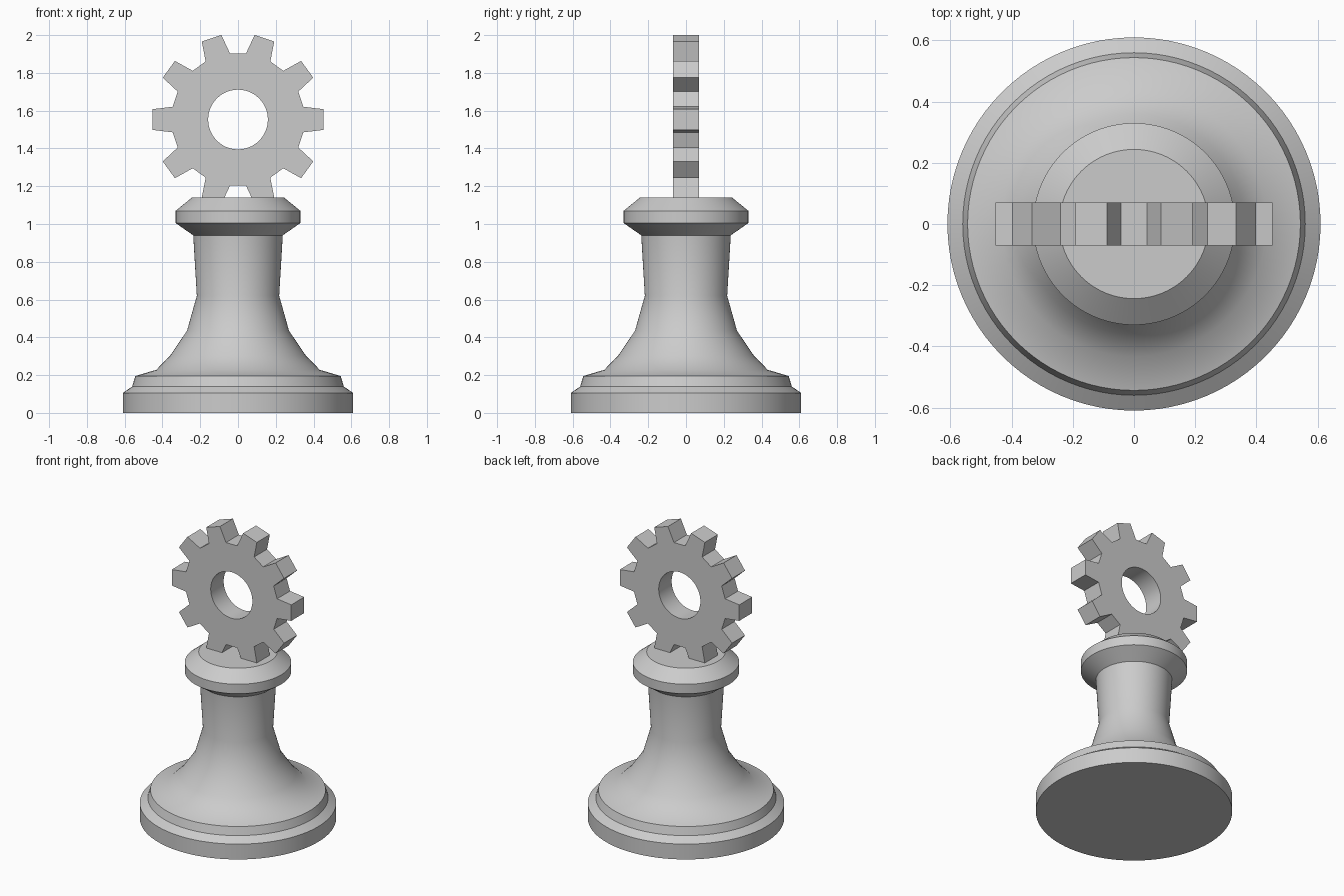
import bpy, bmesh
from math import sin, cos, pi, radians

if "Cube" in bpy.data.objects:
    bpy.data.objects.remove(bpy.data.objects["Cube"])

grey = bpy.data.materials.new("light_grey")
grey.use_nodes = True
COLOUR = (0.6, 0.6, 0.6, 1)
grey.diffuse_color = COLOUR
grey.node_tree.nodes["Principled BSDF"].inputs["Base Color"].default_value = COLOUR


def finish(bm, name, angle):
    """Turn a bmesh into a smooth-by-angle object."""
    bmesh.ops.recalc_face_normals(bm, faces=bm.faces)
    mesh = bpy.data.meshes.new(name)
    bm.to_mesh(mesh)
    bm.free()
    mesh.materials.append(grey)
    obj = bpy.data.objects.new(name, mesh)
    bpy.context.collection.objects.link(obj)
    bpy.ops.object.select_all(action="DESELECT")
    obj.select_set(True)
    bpy.context.view_layer.objects.active = obj
    bpy.ops.object.shade_smooth_by_angle(angle=radians(angle))
    return obj


def lathe(name, profile, steps=96):
    """Stack rings of (radius, height) and cap both ends."""
    bm = bmesh.new()
    rings = [[bm.verts.new((r * cos(2 * pi * i / steps), r * sin(2 * pi * i / steps), z))
              for i in range(steps)] for r, z in profile]
    for low, high in zip(rings, rings[1:]):
        for i in range(steps):
            j = (i + 1) % steps
            bm.faces.new((low[i], low[j], high[j], high[i]))
    bm.faces.new(rings[0])
    bm.faces.new(rings[-1])
    return finish(bm, name, 35)


# Turned pedestal: foot, flared stem and bevelled collar
lathe("pedestal", [
    (0.61, 0), (0.61, 0.105), (0.56, 0.14), (0.544, 0.195),
    (0.433, 0.228), (0.36, 0.302), (0.27, 0.435), (0.218, 0.62), (0.237, 0.94),
    (0.33, 1.005), (0.33, 1.07), (0.244, 1.14)])

# Upright gear: matching outer and bore loops, bridged between front and back
TEETH, CENTRE, HALF = 10, 1.553, 0.07
ROOT, TIP, BORE = 0.352, 0.456, 0.158
SUB = 2                                    # bore points per outline point
outline = []
for t in range(TEETH):
    for offset, radius in ((-11.1, ROOT), (-6.9, TIP), (6.9, TIP), (11.1, ROOT)):
        outline.append((radians(t * 360 / TEETH + offset), radius))
count = len(outline)

bm = bmesh.new()


def point(angle, radius, y):
    return bm.verts.new((radius * cos(angle), y, CENTRE + radius * sin(angle)))


outer, inner = [], []
for y in (-HALF, HALF):
    outer.append([point(a, r, y) for a, r in outline])
    inner.append([point(2 * pi * (k / (count * SUB)) + outline[0][0], BORE, y)
                  for k in range(count * SUB)])
for side in range(2):
    for i in range(count):
        j = (i + 1) % count
        arc = [inner[side][(i * SUB + k) % (count * SUB)] for k in range(SUB + 1)]
        bm.faces.new([outer[side][i], outer[side][j]] + arc[::-1])
for loop in (outer, inner):
    n = len(loop[0])
    for i in range(n):
        j = (i + 1) % n
        bm.faces.new((loop[0][i], loop[0][j], loop[1][j], loop[1][i]))
finish(bm, "gear", 20)
